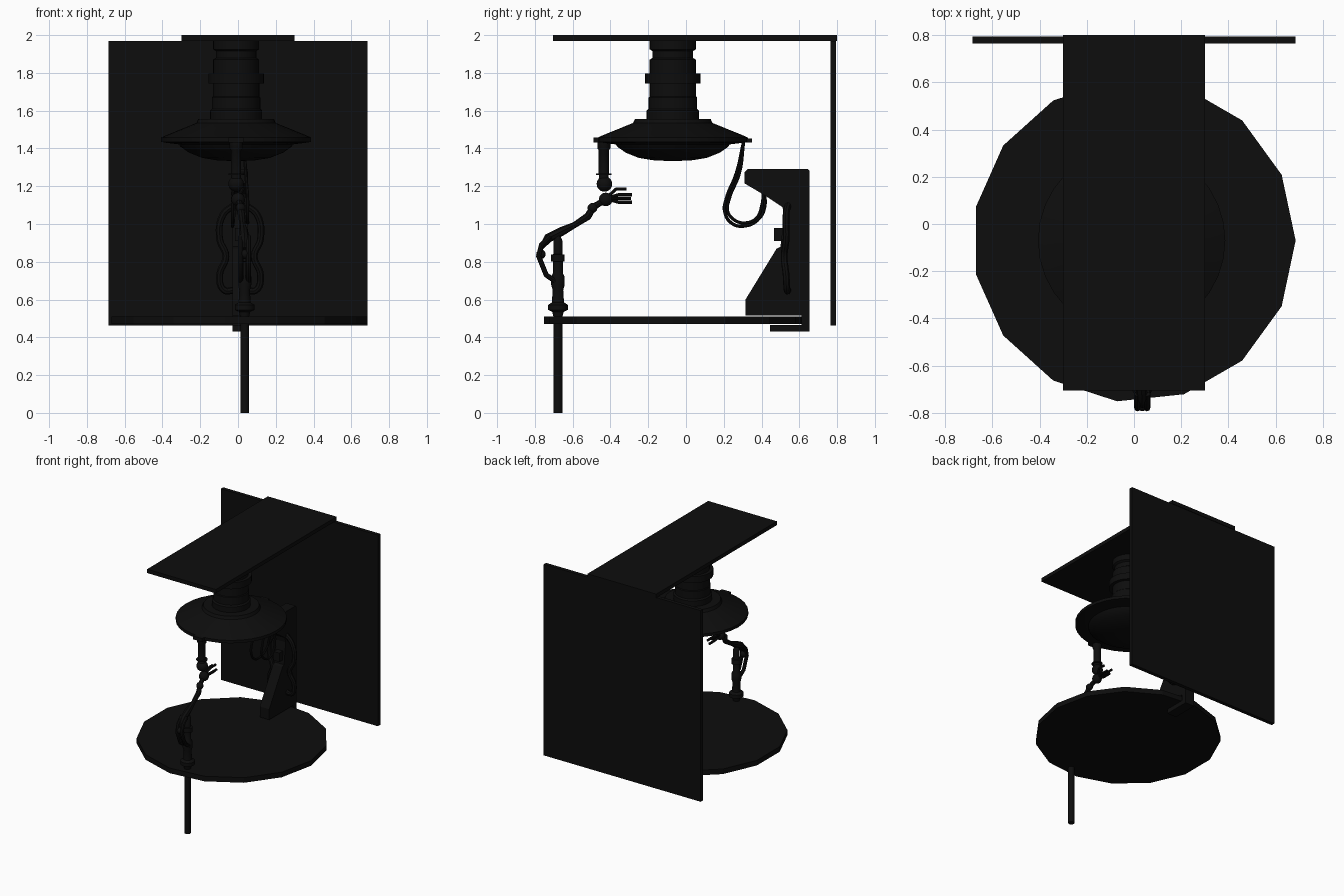
import bpy, bmesh, math
from mathutils import Vector

if "Cube" in bpy.data.objects:
    bpy.data.objects.remove(bpy.data.objects["Cube"])


def material(name, value):
    m = bpy.data.materials.new(name)
    m.use_nodes = True
    color = (value, value, value, 1)
    m.diffuse_color = color
    m.node_tree.nodes["Principled BSDF"].inputs["Base Color"].default_value = color
    return m


BLACK = material("black", 0.004)
X0, Y0 = -0.01, -0.07      # axis of the hanging core
POST_X, POST_Y = 0.035, -0.678


def finish(name, bm, smooth=False):
    bmesh.ops.recalc_face_normals(bm, faces=bm.faces)
    me = bpy.data.meshes.new(name)
    bm.to_mesh(me)
    bm.free()
    ob = bpy.data.objects.new(name, me)
    bpy.context.collection.objects.link(ob)
    me.materials.append(BLACK)
    if smooth:
        shade(ob)
    return ob


def shade(ob):
    bpy.ops.object.select_all(action='DESELECT')
    ob.select_set(True)
    bpy.context.view_layer.objects.active = ob
    bpy.ops.object.shade_smooth_by_angle(angle=math.radians(35))


def box(name, lo, hi):
    bm = bmesh.new()
    bmesh.ops.create_cube(bm, size=1)
    lo, hi = Vector(lo), Vector(hi)
    for v in bm.verts:
        v.co = (lo + hi) / 2 + Vector(a * b for a, b in zip(v.co, hi - lo))
    return finish(name, bm)


def lathe(name, x, y, profile, sides=32, smooth=True):
    """Closed solid from (radius, height) rings."""
    bm = bmesh.new()
    rings = []
    for r, z in profile:
        angles = [math.tau * i / sides for i in range(sides)]
        rings.append([bm.verts.new((x + r * math.cos(a), y + r * math.sin(a), z)) for a in angles])
    for a, b in zip(rings, rings[1:]):
        for i in range(sides):
            j = (i + 1) % sides
            bm.faces.new((a[i], a[j], b[j], b[i]))
    bm.faces.new(rings[0])
    bm.faces.new(rings[-1])
    return finish(name, bm, smooth)


def ball(name, center, radius):
    bm = bmesh.new()
    bmesh.ops.create_uvsphere(bm, u_segments=20, v_segments=12, radius=radius)
    bmesh.ops.translate(bm, verts=bm.verts, vec=center)
    return finish(name, bm, True)


def tube(name, points, radius, radii=None, curved=False):
    cu = bpy.data.curves.new(name, 'CURVE')
    cu.dimensions = '3D'
    cu.bevel_depth = radius
    cu.bevel_resolution = 2
    cu.use_fill_caps = True
    if curved:
        s = cu.splines.new('BEZIER')
        s.bezier_points.add(len(points) - 1)
        for p, co in zip(s.bezier_points, points):
            p.co = co
            p.handle_left_type = p.handle_right_type = 'AUTO'
        s.resolution_u = 6
    else:
        s = cu.splines.new('POLY')
        s.points.add(len(points) - 1)
        for i, co in enumerate(points):
            s.points[i].co = (*co, 1)
            s.points[i].radius = radii[i] if radii else 1
    ob = bpy.data.objects.new(name, cu)
    bpy.context.collection.objects.link(ob)
    cu.materials.append(BLACK)
    bpy.ops.object.select_all(action='DESELECT')
    ob.select_set(True)
    bpy.context.view_layer.objects.active = ob
    bpy.ops.object.convert(target='MESH')
    shade(bpy.context.view_layer.objects.active)


def extrude_side(name, outline, x_lo, x_hi):
    """Solid from a (y, z) outline, extruded along x."""
    bm = bmesh.new()
    face = bm.faces.new([bm.verts.new((x_lo, y, z)) for y, z in outline])
    out = bmesh.ops.extrude_face_region(bm, geom=[face])
    moved = [g for g in out["geom"] if isinstance(g, bmesh.types.BMVert)]
    bmesh.ops.translate(bm, verts=moved, vec=(x_hi - x_lo, 0, 0))
    return finish(name, bm)


# Room panels and floor
box("ceiling_panel", (-0.3, -0.705, 1.97), (0.3, 0.8, 2))
box("back_wall", (-0.685, 0.765, 0.463), (0.685, 0.795, 1.97))
lathe("floor_disc", 0, Y0, [(0.685, 0.47), (0.685, 0.51)], 15, False)

# Hanging column with stacked collars
lathe("ceiling_column", X0, Y0, [
    (0.138, 1.54), (0.138, 1.6), (0.128, 1.61), (0.128, 1.67), (0.123, 1.675), (0.123, 1.745),
    (0.147, 1.745), (0.147, 1.797), (0.122, 1.797), (0.122, 1.87), (0.107, 1.88),
    (0.107, 1.915), (0.122, 1.925), (0.122, 1.97)])
# Wide saucer with a rounded lamp below
lathe("saucer", X0, Y0, [
    (0.29, 1.42), (0.37, 1.43), (0.397, 1.435), (0.397, 1.458),
    (0.37, 1.47), (0.21, 1.535), (0.2, 1.557), (0.13, 1.557)])
lathe("saucer_bulb", X0, Y0, [(0.305, 1.43), (0.295, 1.41), (0.25, 1.378),
                              (0.18, 1.35), (0.1, 1.337), (0.03, 1.334)])
box("front_bracket", (X0 - 0.04, -0.49, 1.432), (X0 + 0.04, -0.4, 1.458))
box("rear_bracket", (X0 - 0.04, 0.27, 1.432), (X0 + 0.04, 0.35, 1.453))

# Drop arm with a ball tip
lathe("drop_arm", X0, -0.435, [
    (0.026, 1.2), (0.026, 1.26), (0.041, 1.26), (0.041, 1.268), (0.027, 1.268),
    (0.027, 1.39), (0.034, 1.4), (0.034, 1.44)], 20)
ball("drop_arm_ball", (X0, -0.432, 1.212), 0.041)

# Post and jointed arm
lathe("post", POST_X, POST_Y, [(0.023, 0), (0.023, 0.53)], 16)
lathe("arm_base", POST_X, POST_Y, [
    (0.024, 0.51), (0.03, 0.535), (0.052, 0.545), (0.052, 0.572), (0.032, 0.585),
    (0.028, 0.65), (0.036, 0.68), (0.036, 0.72), (0.026, 0.74), (0.026, 0.8),
    (0.036, 0.802), (0.036, 0.838), (0.024, 0.84), (0.024, 0.91), (0.012, 0.94)], 16)
for side in (-1, 1):
    x = POST_X + side * 0.02
    tube("elbow_strut", [(x, -0.68, 0.69), (x, -0.74, 0.73), (x, -0.78, 0.83),
                         (x, -0.765, 0.89), (x, -0.72, 0.935)], 0.014)
ball("elbow_joint", (POST_X, -0.768, 0.84), 0.025)
tube("upper_arm", [(POST_X, -0.77, 0.87), (0.033, -0.73, 0.925), (0.03, -0.66, 0.96), (0.025, -0.59, 0.995),
                   (0.02, -0.52, 1.04), (0.012, -0.49, 1.09), (0.005, -0.45, 1.115)],
     0.02, (0.6, 1.2, 1.2, 0.8, 1, 0.9, 0.8))
ball("forearm_joint", (0.014, -0.495, 1.085), 0.026)
ball("palm", (0, -0.425, 1.13), 0.036)
for dx, dy, dz in ((-0.02, 0.14, 0.02), (0, 0.14, -0.02), (0.02, 0.135, 0), (0.03, 0.11, 0.05)):
    start = Vector((X0 / 2, -0.425, 1.135))
    tip = start + Vector((dx, dy, dz))
    tube("finger", [start, (start + tip) / 2 + Vector((dx / 2, 0, dz * 0.5)), tip], 0.009)

# Wall stand clamped around the floor edge
extrude_side("stand", [
    (0.445, 0.43), (0.655, 0.43), (0.655, 1.28), (0.645, 1.29), (0.325, 1.29),
    (0.31, 1.275), (0.31, 1.215), (0.42, 1.15), (0.51, 1.09), (0.52, 1.05),
    (0.5, 0.88), (0.48, 0.87), (0.315, 0.6), (0.315, 0.516), (0.612, 0.516),
    (0.612, 0.466), (0.445, 0.466)], -0.03, 0.052)
box("stand_button", (-0.015, 0.465, 0.91), (0.035, 0.52, 0.98))

# Side hoses on the stand, and looping cables to the saucer
for side in (-1, 1):
    x = lambda w: 0.011 + side * w
    tube("stand_hose", [(x(0.03), 0.54, 1.1), (x(0.09), 0.53, 1.05), (x(0.108), 0.53, 0.92),
                        (x(0.075), 0.52, 0.83), (x(0.108), 0.53, 0.73), (x(0.085), 0.535, 0.65),
                        (x(0.03), 0.54, 0.65)], 0.018, curved=True)
    s = side * 0.008
    tube("cable", [(x(0.02), 0.305, 1.435), (x(0.03), 0.275 + s, 1.27), (x(0.04), 0.22 + s, 1.13),
                   (x(0.04), 0.212 + s, 1.07), (x(0.04), 0.25 + s, 1.012 + s), (x(0.04), 0.315, 0.998 + s),
                   (x(0.035), 0.38 - s, 1.03), (x(0.03), 0.41 - s, 1.1), (x(0.02), 0.41, 1.18)],
         0.009, curved=True)
